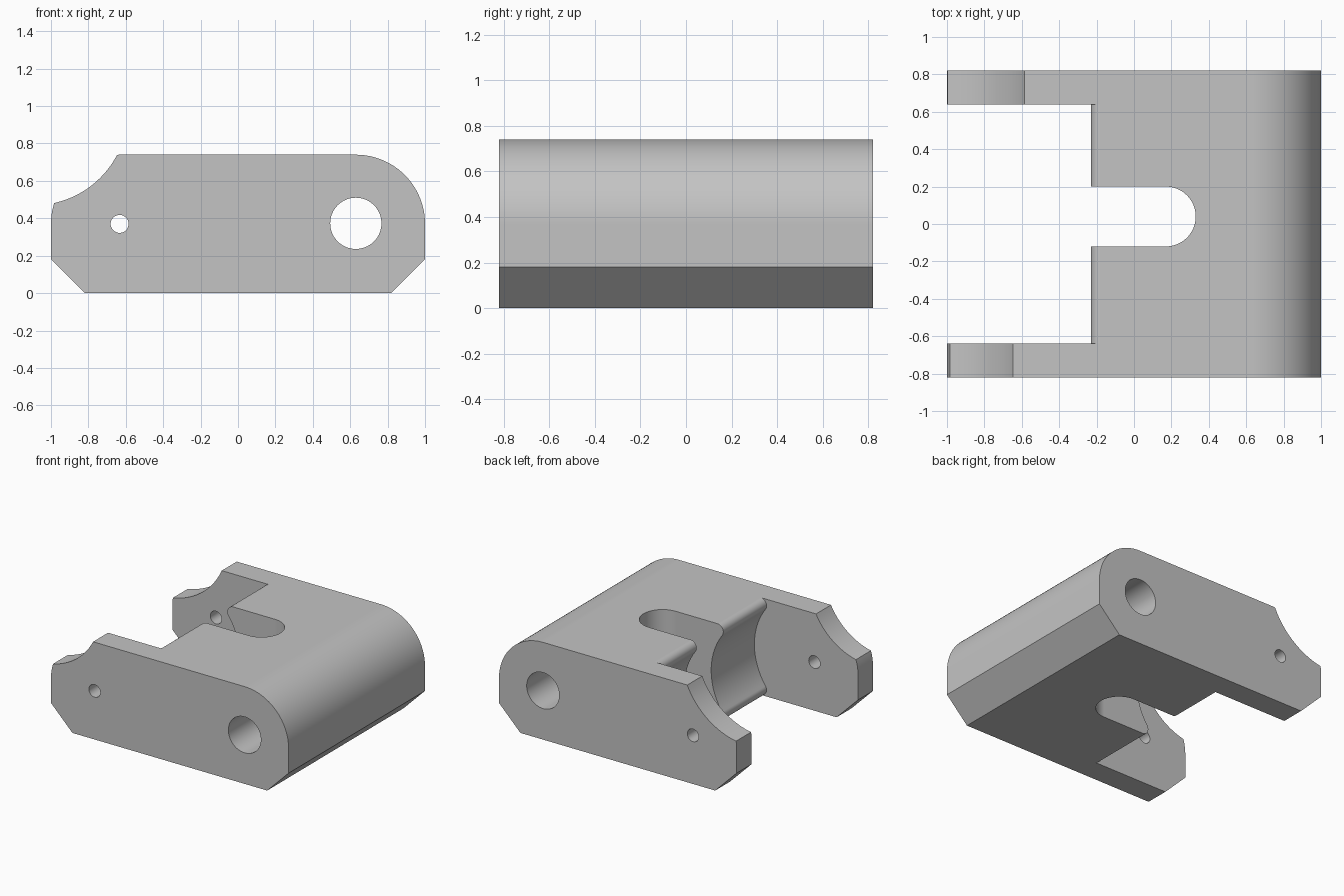
import bpy
import bmesh
from math import sin, cos, radians, degrees, atan2, hypot

cube = bpy.data.objects.get("Cube")
if cube:
    bpy.data.objects.remove(cube, do_unlink=True)

# Single plain metal colour
metal = bpy.data.materials.new("Machined grey")
metal.use_nodes = True
grey = (0.55, 0.55, 0.55, 1)
metal.diffuse_color = grey
metal.node_tree.nodes["Principled BSDF"].inputs["Base Color"].default_value = grey


def arc(cx, cz, r, start, end, steps=24):
    angles = [radians(start + (end - start) * i / steps) for i in range(steps + 1)]
    return [(cx + r * cos(a), cz + r * sin(a)) for a in angles]


def extrude(name, outline, low, high, axis="Y"):
    """Extrude an (x, z) outline along y, or an (x, y) outline along z."""
    place = (lambda p: (p[0], low, p[1])) if axis == "Y" else (lambda p: (p[0], p[1], low))
    bm = bmesh.new()
    face = bm.faces.new([bm.verts.new(place(p)) for p in outline])
    moved = bmesh.ops.extrude_face_region(bm, geom=[face])["geom"]
    verts = [v for v in moved if isinstance(v, bmesh.types.BMVert)]
    step = (0, high - low, 0) if axis == "Y" else (0, 0, high - low)
    bmesh.ops.translate(bm, verts=verts, vec=step)
    bmesh.ops.recalc_face_normals(bm, faces=bm.faces)
    mesh = bpy.data.meshes.new(name)
    bm.to_mesh(mesh)
    bm.free()
    mesh.materials.append(metal)
    obj = bpy.data.objects.new(name, mesh)
    bpy.context.collection.objects.link(obj)
    return obj


def disc(name, x, z, r, low, high, steps=64):
    return extrude(name, arc(x, z, r, 0, 360, steps)[:-1], low, high)


H, W, CHEEK, CHAMFER = 0.74, 0.82, 0.64, 0.18
MID, PIVOT = H / 2, 1 - H / 2

# Block with rounded upper ends and chamfered lower edges
outline = [(CHAMFER - 1, 0), (1 - CHAMFER, 0), (1, CHAMFER)]
outline += arc(PIVOT, MID, MID, 0, 90) + arc(-PIVOT, MID, MID, 90, 180)
outline += [(-1, CHAMFER)]
body = extrude("clevis_body", outline, -W, W)

# Recess between the cheeks: a concave wall with rounded lips
lip_x, lip_r, scoop_r = -0.18, 0.05, 0.5
lip_z = H - lip_r
tangent = degrees(atan2(lip_z - MID, lip_x + PIVOT))
scoop_r = hypot(lip_x + PIVOT, lip_z - MID) - lip_r
recess = [(-1.2, H + 0.1), (lip_x, H + 0.1)]
recess += arc(lip_x, lip_z, lip_r, 90, 180 + tangent, 16)
recess += arc(-PIVOT, MID, scoop_r, tangent, -tangent, 32)[1:-1]
recess += arc(lip_x, lip_r, lip_r, 180 - tangent, 270, 16)
recess += [(lip_x, -0.1), (-1.2, -0.1)]

# Round-ended slot running into the block
slot_r, slot_y, slot_x = 0.16, 0.04, 0.17
slot = [(-0.6, slot_y - slot_r)] + arc(slot_x, slot_y, slot_r, -90, 90, 32)
slot += [(-0.6, slot_y + slot_r)]

cutters = [
    extrude("recess_cutter", recess, -CHEEK, CHEEK),
    extrude("slot_cutter", slot, -0.1, H + 0.1, "Z"),
    disc("pivot_hole_cutter", PIVOT, MID + 0.003, 0.137, -1, 1),
    disc("pin_hole_cutter", -PIVOT - 0.003, MID, 0.048, -1, 1, 40),
    disc("front_notch_cutter", -1.09, 0.97, 0.5, -1, -0.55, 128),
    disc("back_notch_cutter", -1.09, 0.97, 0.555, 0.55, 1, 128),
]

bpy.ops.object.select_all(action="DESELECT")
bpy.context.view_layer.objects.active = body
body.select_set(True)
for cutter in cutters:
    cutter.hide_render = True
    cut = body.modifiers.new(cutter.name, "BOOLEAN")
    cut.operation, cut.solver, cut.object = "DIFFERENCE", "EXACT", cutter
    bpy.ops.object.modifier_apply(modifier=cut.name)
    bpy.data.objects.remove(cutter, do_unlink=True)

# Smooth curved walls, crisp edges and even flat faces
bpy.ops.object.shade_smooth_by_angle(angle=radians(25))
weighted = body.modifiers.new("Flat faces", "WEIGHTED_NORMAL")
weighted.keep_sharp = True
